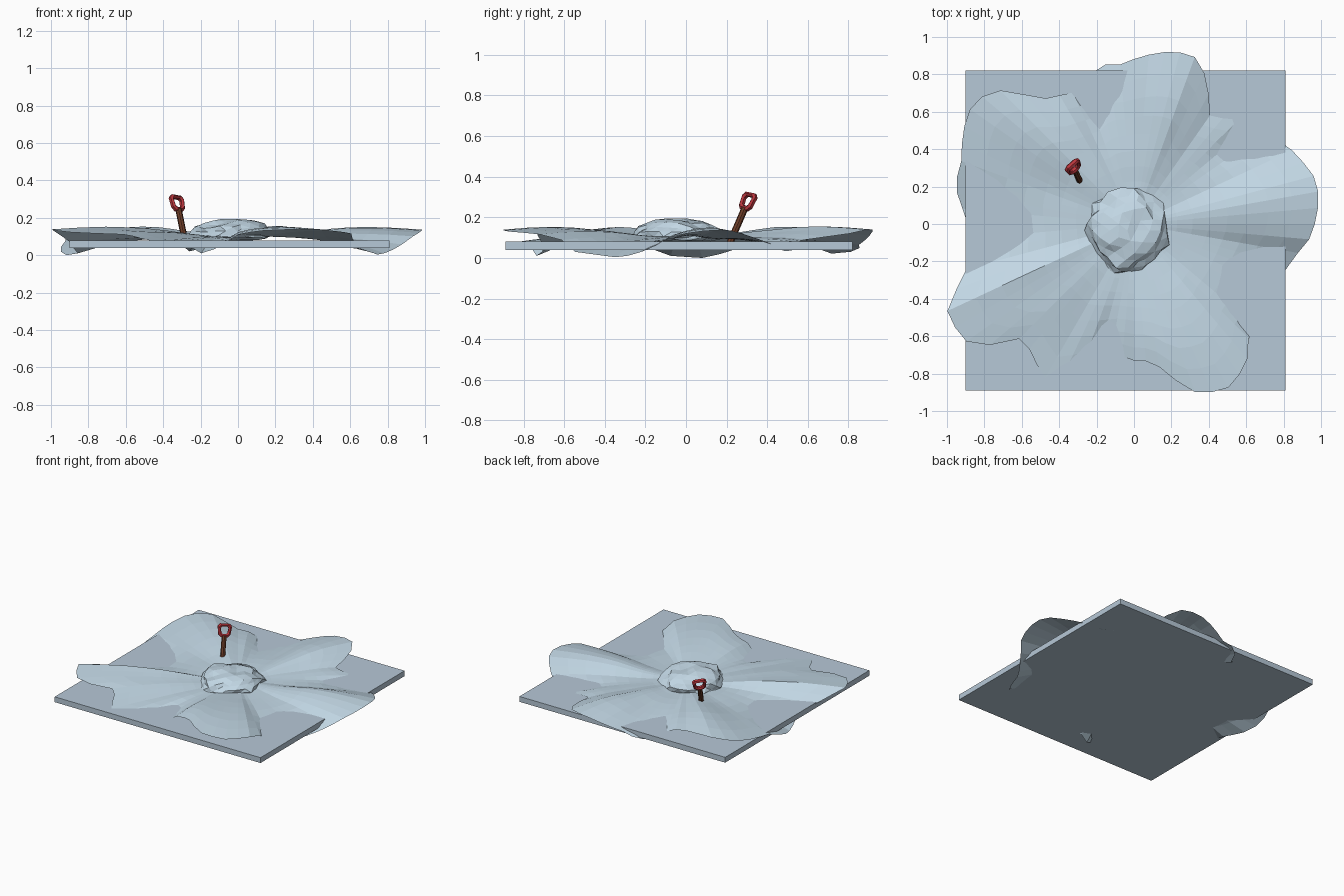
import bpy, bmesh, math, random
from mathutils import Vector, Matrix, noise

if "Cube" in bpy.data.objects:
    bpy.data.objects.remove(bpy.data.objects["Cube"])

random.seed(4)


def material(name, rgb):
    m = bpy.data.materials.new(name)
    m.diffuse_color = (*rgb, 1)
    m.use_nodes = True
    m.node_tree.nodes["Principled BSDF"].inputs["Base Color"].default_value = m.diffuse_color
    return m


SNOW = material("snow", (0.54, 0.68, 0.78))
ICE = material("packed_snow", (0.47, 0.58, 0.68))
RED = material("red_plastic", (0.48, 0.035, 0.045))
WOOD = material("brown_wood", (0.15, 0.045, 0.02))


def finish(name, bm, mat):
    me = bpy.data.meshes.new(name)
    bm.normal_update()
    bm.to_mesh(me)
    bm.free()
    me.materials.append(mat)
    ob = bpy.data.objects.new(name, me)
    bpy.context.collection.objects.link(ob)
    return ob


# flat slab
bm = bmesh.new()
bmesh.ops.create_cube(bm, size=1, matrix=Matrix.Translation((-0.045, -0.035, 0.06))
                      @ Matrix.Diagonal((1.71, 1.71, 0.04, 1)))
finish("slab", bm, ICE)

# wavy snow sheet: rim control points as (angle, radius, rim height)
RIM = [(8, 1.0, .14), (14, 1.0, .13), (27, .92, .07), (38, .82, .02), (46, .785, .085),
       (54, .69, .085), (65, .89, .12), (68, .95, .14), (75, .95, .14), (81, .93, .13),
       (96, .85, .06), (103, .88, .04), (109, .76, .01), (117, .78, .10), (127, .83, .11),
       (134, 1.0, .14), (142, 1.08, .13), (148, 1.06, .11), (162, .97, .07), (167, .985, .03),
       (175, .92, 0), (185, .86, .01), (197, .94, .08), (204, 1.10, .14), (210, 1.105, .13),
       (217, 1.09, .12), (226, .84, .11), (240, .95, .08), (249, .83, .07), (256, .75, 0),
       (262, .70, .05), (270, .73, .11), (278, .74, .13), (291, .975, .14), (300, 1.01, .13),
       (309, .96, .12), (314, .87, .10), (320, .85, .03), (337, .82, 0), (348, .87, .04),
       (356, .95, .11)]


def rim_at(a):
    pts = RIM + [(RIM[0][0] + 360, *RIM[0][1:])]
    if a < pts[0][0]:
        a += 360
    for (a0, r0, z0), (a1, r1, z1) in zip(pts, pts[1:]):
        if a0 <= a <= a1:
            t = (a - a0) / (a1 - a0)
            return r0 + (r1 - r0) * t, z0 + (z1 - z0) * t


SEG, RINGS = 72, 10
bm = bmesh.new()
rings = []
for j in range(1, RINGS + 1):
    t = j / RINGS
    ring = []
    for i in range(SEG):
        a = 360 * i / SEG
        r, ze = rim_at(a)
        r = (0.75 + (r - 0.75) * t ** 2) * t      # inner rings stay round
        z = 0.1 + (ze - 0.1) * t ** 4
        z += max(0, ze - 0.08) * 0.7 * math.sin(math.pi * t * t)
        x, y = r * math.cos(math.radians(a)), r * math.sin(math.radians(a))
        z += 0.012 * noise.noise(Vector((x * 4, y * 4, 0))) * (1 - t)
        ring.append(bm.verts.new((x, y, max(0, z))))
    rings.append(ring)
hub = bm.verts.new((0, 0, 0.1))
for i in range(SEG):
    k = (i + 1) % SEG
    bm.faces.new((hub, rings[0][i], rings[0][k]))
    for r0, r1 in zip(rings, rings[1:]):
        bm.faces.new((r0[i], r1[i], r1[k], r0[k]))
finish("snow_sheet", bm, SNOW)

# lumpy mound in the middle
bm = bmesh.new()
bmesh.ops.create_icosphere(bm, subdivisions=3, radius=1)
for v in bm.verts:
    s = 1 + 0.22 * noise.noise(v.co * 2.2 + Vector((3, 1, 0)))
    v.co = Vector((-0.035 + 0.215 * s * v.co.x, -0.035 + 0.225 * s * v.co.y,
                   min(0.195, 0.105 + (0.09 if v.co.z > 0 else 0.03) * s * v.co.z)))
finish("snow_mound", bm, SNOW)

# shovel frame: up along the shaft, side across the grip
foot, top = Vector((-0.28, 0.21, 0.06)), Vector((-0.318, 0.29, 0.245))
up = (top - foot).normalized()
side = Vector((1, 1, 0))
side = (side - up * side.dot(up)).normalized()
nrm = side.cross(up)

# shaft
bm = bmesh.new()
mid = (foot + top) / 2
rot = Matrix((side, nrm, up)).transposed().to_4x4()
bmesh.ops.create_cone(bm, cap_ends=True, segments=8, radius1=0.017, radius2=0.017,
                      depth=(top - foot).length, matrix=Matrix.Translation(mid) @ rot)
finish("shovel_shaft", bm, WOOD)

# grip: chamfered trapezoid ring
outline = [(-.018, 0), (.018, 0), (.032, .014), (.038, .058), (.026, .072),
           (-.026, .072), (-.038, .058), (-.032, .014)]
centre = Vector((0, 0.036))
bm = bmesh.new()
loops = []
for u, w in outline:
    out = (Vector((u, w)) - centre).normalized()
    loop = []
    for k in range(6):
        a = math.tau * (k + 0.5) / 6
        p = Vector((u, w)) + out * 0.014 * math.cos(a)
        loop.append(bm.verts.new(top + side * p.x + up * p.y + nrm * 0.016 * math.sin(a)))
    loops.append(loop)
for i in range(len(loops)):
    a, b = loops[i], loops[(i + 1) % len(loops)]
    for k in range(6):
        n = (k + 1) % 6
        bm.faces.new((a[k], b[k], b[n], a[n]))
bmesh.ops.recalc_face_normals(bm, faces=bm.faces)
finish("shovel_grip", bm, RED)
